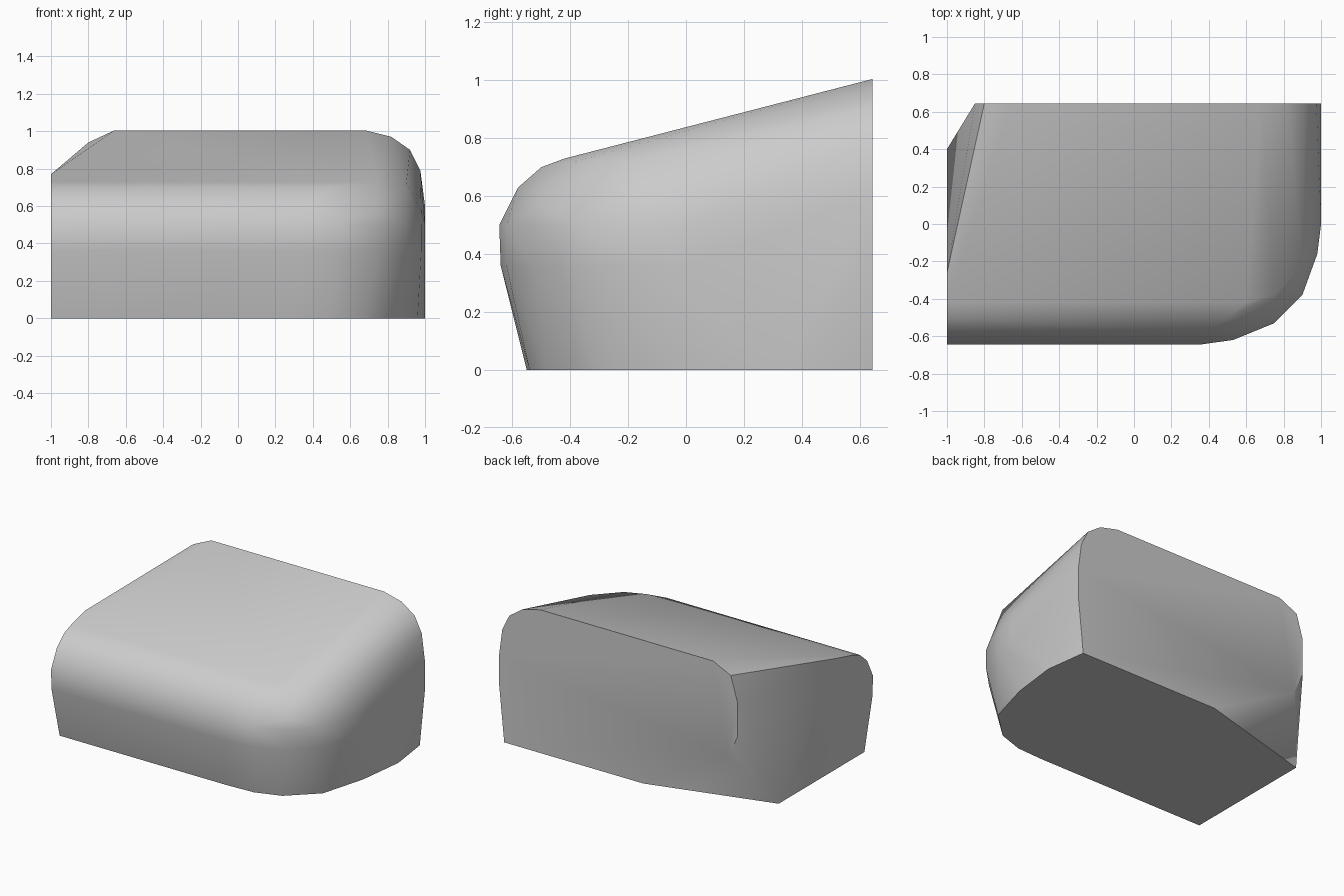
import bpy
import bmesh
from math import radians

cube = bpy.data.objects.get("Cube")
if cube:
    bpy.data.objects.remove(cube, do_unlink=True)

# One plain grey for the whole block
grey = bpy.data.materials.new("plain grey")
grey.use_nodes = True
colour = (0.6, 0.6, 0.6, 1.0)
grey.diffuse_color = colour
grey.node_tree.nodes["Principled BSDF"].inputs["Base Color"].default_value = colour

BACK, END = 0.645, -1.0

# Flat back outline (x, z)
back = [(0.96, 0), (1, 0.4), (1, 0.6), (0.975, 0.79), (0.92, 0.9), (0.82, 0.97),
        (0.68, 1.005), (-0.66, 1.005), (-0.8, 0.94), (-0.85, 0.77),
        (-0.85, 0.52), (-0.78, 0.36), (-0.12, 0)]
# Flat end outline (y, z), which is also the front profile
end = [(0.4, 0), (-0.55, 0), (-0.64, 0.36), (-0.645, 0.5), (-0.58, 0.63),
       (-0.5, 0.7), (-0.42, 0.73), (-0.26, 0.77)]
# Rounded front corner, as level rings (x, y) by height
corner = {
    0: [(1, 0.35), (0.96, 0.02), (0.87, -0.3), (0.68, -0.48), (0.5, -0.54), (0.3, -0.55)],
    0.36: [(1, 0), (0.98, -0.16), (0.9, -0.38), (0.75, -0.53), (0.53, -0.62), (0.35, -0.64)],
    0.5: [(1, 0), (0.98, -0.16), (0.9, -0.38), (0.75, -0.53), (0.53, -0.62), (0.35, -0.645)],
    0.57: [(0.98, -0.05), (0.9, -0.31), (0.75, -0.51)],
    0.63: [(0.4, -0.58)],
    0.7: [(0.5, -0.5)],
    0.72: [(0.9, -0.22), (0.75, -0.38)],
    0.73: [(0.6, -0.42)],
}

points = [(x, BACK, z) for x, z in back]
points += [(END, y, z) for y, z in end]
points += [(x, y, z) for z, ring in corner.items() for x, y in ring]

# Wrap the outlines in one convex skin
bm = bmesh.new()
for p in points:
    bm.verts.new(p)
hull = bmesh.ops.convex_hull(bm, input=bm.verts)
spare = {g for g in hull["geom_interior"] + hull["geom_unused"]
         if isinstance(g, bmesh.types.BMVert)}
bmesh.ops.delete(bm, geom=list(spare), context="VERTS")
bmesh.ops.dissolve_limit(bm, angle_limit=radians(1), verts=bm.verts, edges=bm.edges)
bmesh.ops.recalc_face_normals(bm, faces=bm.faces)

mesh = bpy.data.meshes.new("rounded_block")
bm.to_mesh(mesh)
bm.free()
mesh.materials.append(grey)
block = bpy.data.objects.new("rounded_block", mesh)
bpy.context.collection.objects.link(block)

# Soft shading with crisp flat ends
bpy.ops.object.select_all(action="DESELECT")
block.select_set(True)
bpy.context.view_layer.objects.active = block
bpy.ops.object.shade_smooth_by_angle(angle=radians(35))
